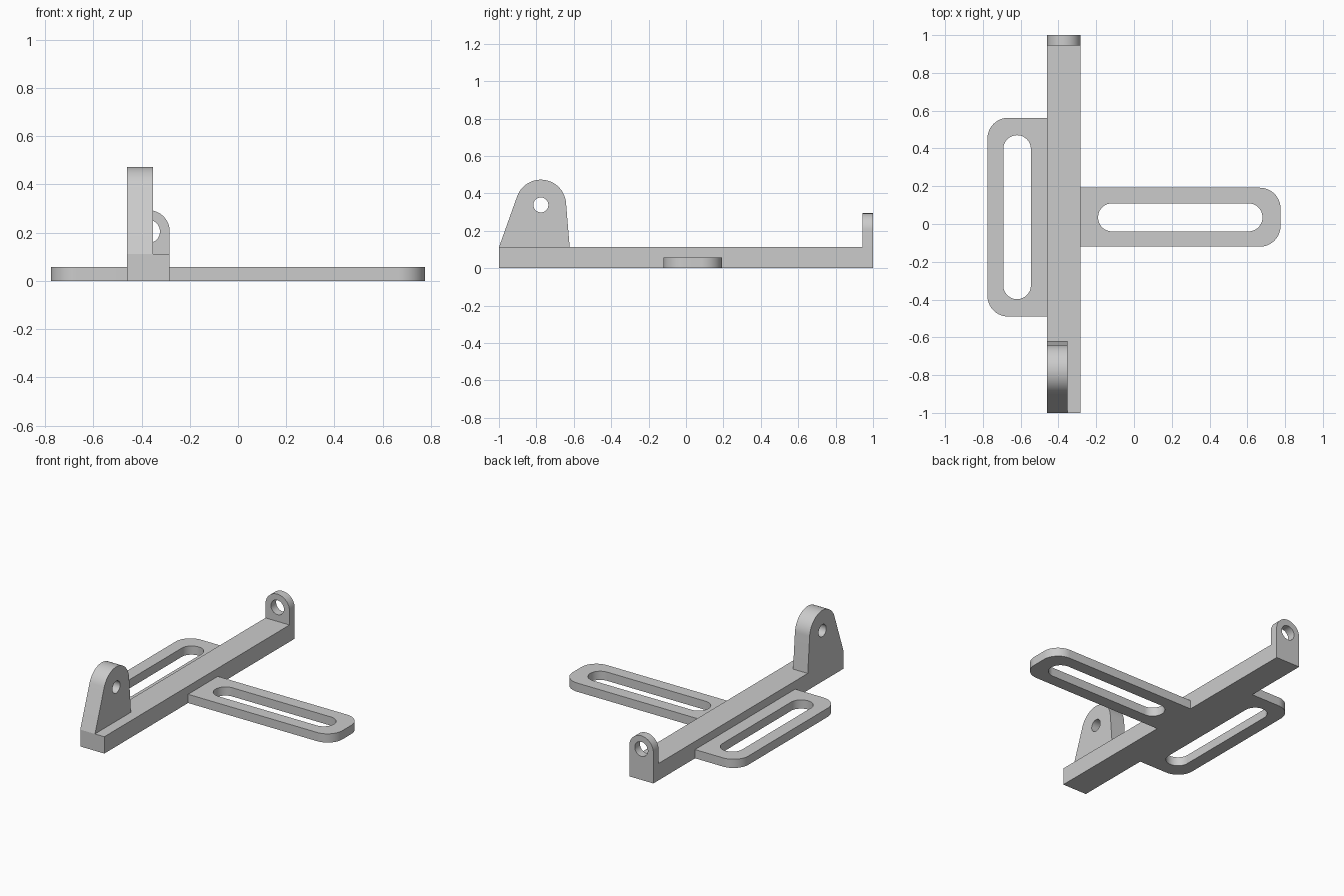
import bpy, bmesh
from math import radians, cos, sin
from mathutils import Matrix

default = bpy.data.objects.get("Cube")
if default:
    bpy.data.objects.remove(default, do_unlink=True)

grey = bpy.data.materials.new("plain_grey")
grey.use_nodes = True
colour = (0.6, 0.6, 0.6, 1)
grey.diffuse_color = colour
grey.node_tree.nodes["Principled BSDF"].inputs["Base Color"].default_value = colour

# Sketch planes: local (u, v, extrusion) to world axes
TOP = Matrix.Identity(4)
SIDE = Matrix(((0, 0, 1, 0), (1, 0, 0, 0), (0, 1, 0, 0), (0, 0, 0, 1)))
FRONT = Matrix(((1, 0, 0, 0), (0, 0, -1, 0), (0, 1, 0, 0), (0, 0, 0, 1)))


def arc(cx, cy, r, start, end, steps=16):
    angles = [radians(start + (end - start) * i / steps) for i in range(steps + 1)]
    return [(cx + r * cos(a), cy + r * sin(a)) for a in angles]


def circle(cx, cy, r):
    return arc(cx, cy, r, 0, 360, 40)[:-1]


def rounded_rect(x0, x1, y0, y1, radii):
    """Corner radii run anticlockwise from the upper right."""
    points = []
    corners = ((x1, y1, -1, -1), (x0, y1, 1, -1), (x0, y0, 1, 1), (x1, y0, -1, 1))
    for i, ((x, y, sx, sy), r) in enumerate(zip(corners, radii)):
        if r:
            points += arc(x + sx * r, y + sy * r, r, 90 * i, 90 * i + 90)
        else:
            points.append((x, y))
    return points


def extrude(name, loops, low, high, plane):
    """Extrude an outline, with any inner loops as holes, between two depths."""
    curve = bpy.data.curves.new(name + "_sketch", "CURVE")
    curve.dimensions = "2D"
    curve.fill_mode = "BOTH"
    curve.extrude = (high - low) / 2
    for loop in loops:
        spline = curve.splines.new("POLY")
        spline.points.add(len(loop) - 1)
        for point, (u, v) in zip(spline.points, loop):
            point.co = (u, v, 0, 1)
        spline.use_cyclic_u = True
    sketch = bpy.data.objects.new(name + "_sketch", curve)
    bpy.context.collection.objects.link(sketch)
    bpy.context.view_layer.update()
    graph = bpy.context.evaluated_depsgraph_get()
    mesh = bpy.data.meshes.new_from_object(sketch.evaluated_get(graph))
    bpy.data.objects.remove(sketch, do_unlink=True)
    bpy.data.curves.remove(curve)

    mesh.transform(plane @ Matrix.Translation((0, 0, (low + high) / 2)))
    bm = bmesh.new()
    bm.from_mesh(mesh)
    bmesh.ops.remove_doubles(bm, verts=bm.verts, dist=0.0001)
    bmesh.ops.recalc_face_normals(bm, faces=bm.faces)
    bm.to_mesh(mesh)
    bm.free()
    mesh.name = name
    mesh.materials.clear()
    mesh.materials.append(grey)
    obj = bpy.data.objects.new(name, mesh)
    bpy.context.collection.objects.link(obj)
    bpy.ops.object.select_all(action="DESELECT")
    obj.select_set(True)
    bpy.context.view_layer.objects.active = obj
    bpy.ops.object.shade_smooth_by_angle(angle=radians(30))
    return obj


bar_right, bar_left = -0.46, -0.283
bar_top, plate_top = 0.112, 0.058

# Long main bar
extrude("main_bar", [rounded_rect(bar_right, bar_left, -1, 1, (0, 0, 0, 0))],
        0, bar_top, TOP)

# Slotted mounting plates on either side
corner, slot = 0.11, 0.073
extrude("right_slotted_plate",
        [rounded_rect(-0.776, bar_right, -0.49, 0.562, (0, corner, corner, 0)),
         rounded_rect(-0.692, -0.546, -0.398, 0.47, (slot,) * 4)],
        0, plate_top, TOP)
extrude("left_slotted_plate",
        [rounded_rect(bar_left, 0.776, -0.12, 0.192, (corner, 0, 0, corner)),
         rounded_rect(-0.19, 0.68, -0.039, 0.109, (slot,) * 4)],
        0, plate_top, TOP)

# Tall tapered lug at the front, with a cross hole
extrude("front_lug",
        [[(-1, bar_top), (-0.622, bar_top)] + arc(-0.776, 0.338, 0.135, 5, 160, 32),
         circle(-0.776, 0.338, 0.04)],
        bar_right, -0.352, SIDE)

# Short rounded lug at the back, with a lengthwise hole
middle, half = (bar_right + bar_left) / 2, (bar_left - bar_right) / 2
extrude("back_lug",
        [[(bar_right, bar_top), (bar_left, bar_top)]
         + arc(middle, 0.205, half, 0, 180, 32),
         circle(middle, 0.205, 0.048)],
        -1, -0.945, FRONT)
